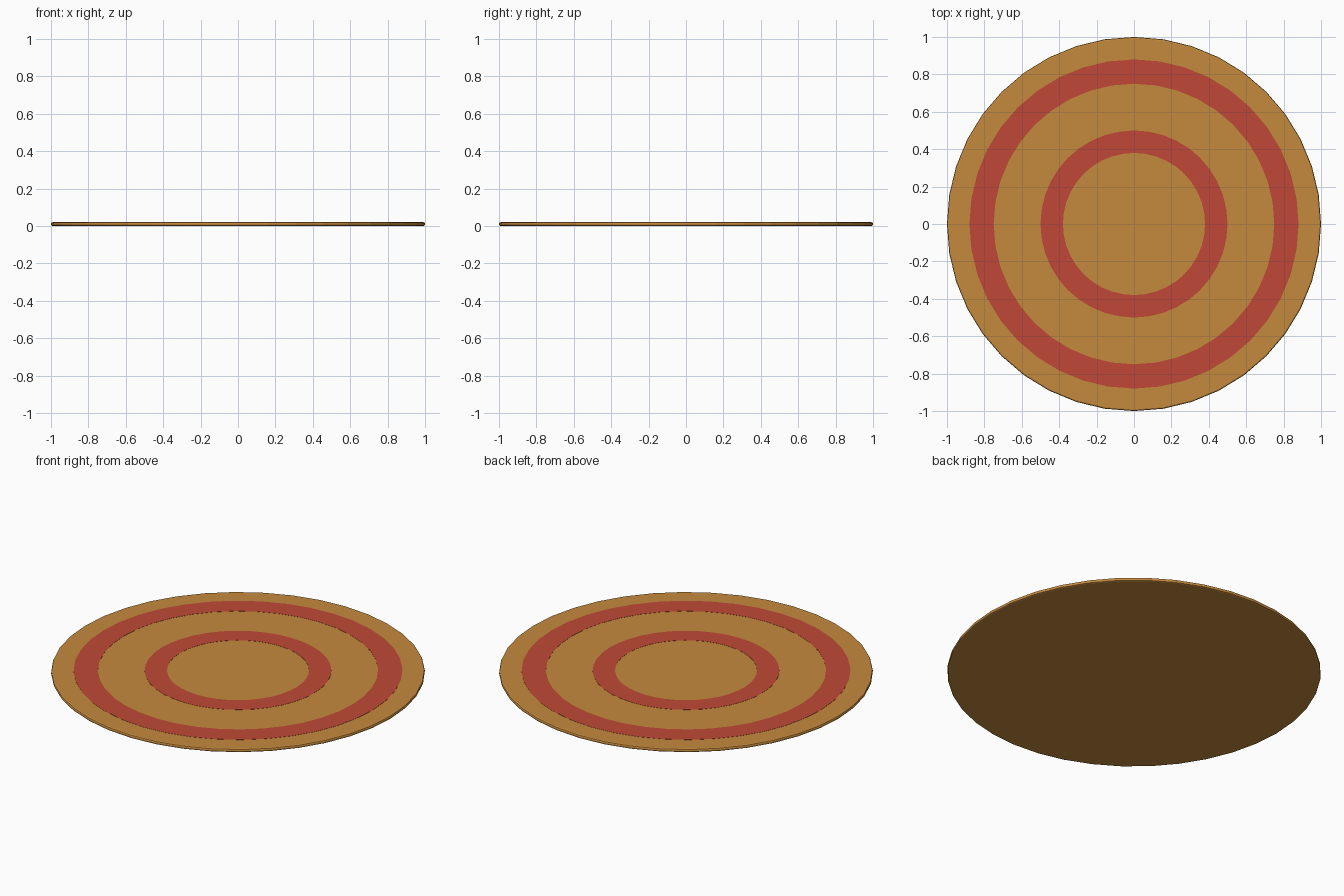
import bpy, bmesh, math

if "Cube" in bpy.data.objects:
    bpy.data.objects.remove(bpy.data.objects["Cube"])

SIDES = 40


def material(name, rgb):
    m = bpy.data.materials.new(name)
    m.diffuse_color = (*rgb, 1)
    m.use_nodes = True
    m.node_tree.nodes["Principled BSDF"].inputs["Base Color"].default_value = m.diffuse_color
    return m


tan = material("woven tan", (0.56, 0.255, 0.047))
red = material("brick red", (0.53, 0.066, 0.038))


def lathe(name, profile, mat, sides, closed=False):
    """Revolve (radius, z) points about z; open profiles are capped at both ends."""
    bm = bmesh.new()
    rings = [[bm.verts.new((r * math.cos(2 * math.pi * i / sides),
                            r * math.sin(2 * math.pi * i / sides), z))
              for i in range(sides)] for r, z in profile]
    pairs = list(zip(rings, rings[1:]))
    if closed:
        pairs.append((rings[-1], rings[0]))
    else:
        bm.faces.new(rings[0])
        bm.faces.new(rings[-1])
    for a, b in pairs:
        for i in range(sides):
            j = (i + 1) % sides
            bm.faces.new((a[i], a[j], b[j], b[i]))
    bmesh.ops.recalc_face_normals(bm, faces=bm.faces[:])
    me = bpy.data.meshes.new(name)
    bm.to_mesh(me)
    bm.free()
    me.materials.append(mat)
    ob = bpy.data.objects.new(name, me)
    bpy.context.collection.objects.link(ob)
    return ob


# Rug body: thin disc with softened rim
H, B = 0.02, 0.008
rim = [(1 - B + B * math.cos(math.radians(a)), B + B * math.sin(math.radians(a)))
       for a in (-90, -45, 0)]
rim += [(r, H - z) for r, z in reversed(rim)]
lathe("rug_body", rim, tan, SIDES)

# Painted stripes: thin raised bands
for name, inner, outer in (("outer_stripe", 0.75, 0.88), ("inner_stripe", 0.38, 0.50)):
    lathe(name, [(inner, H - 0.001), (outer, H - 0.001), (outer, H + 0.001), (inner, H + 0.001)],
          red, SIDES, closed=True)
